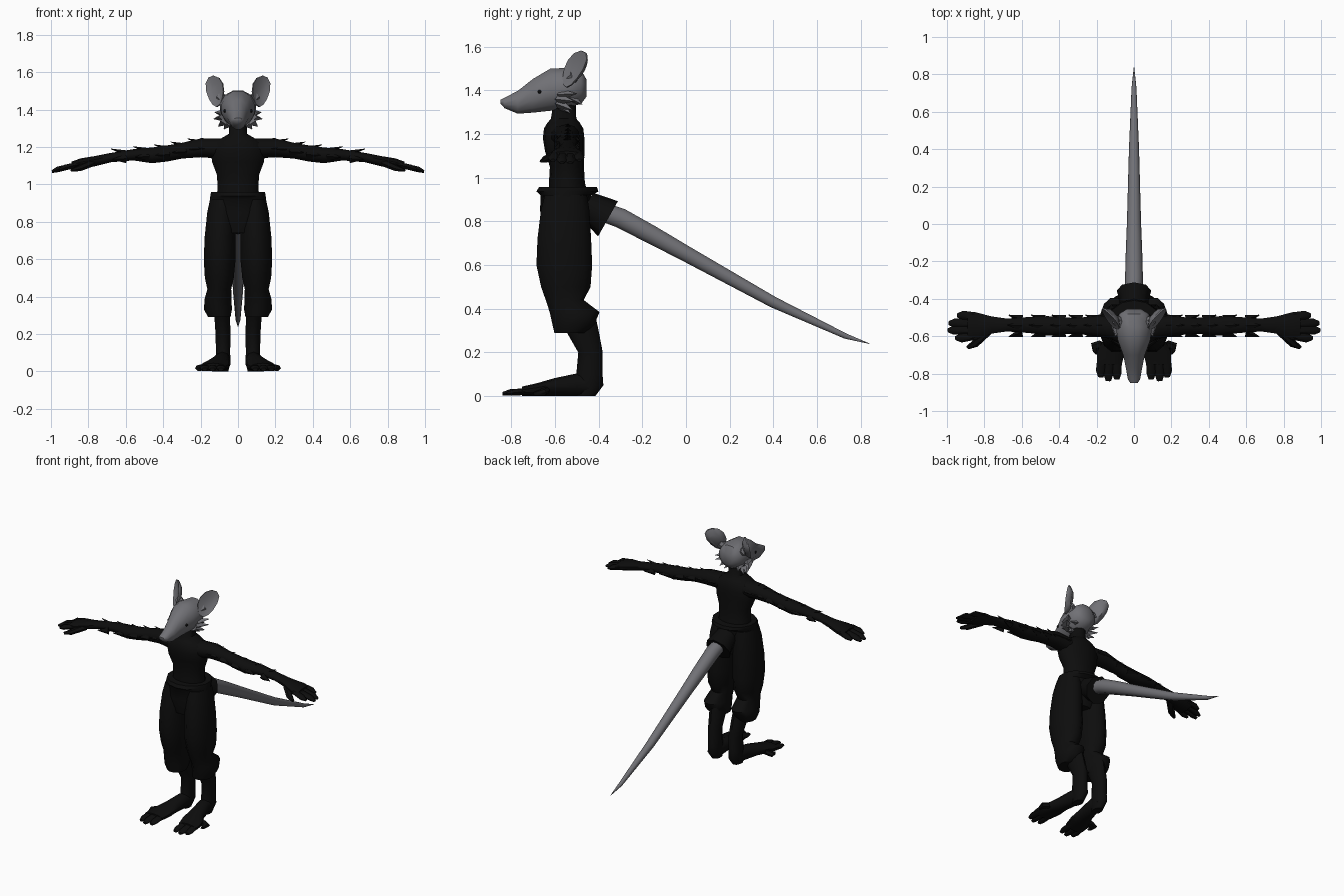
import bpy, bmesh, math
from mathutils import Vector


def material(name, rgb):
    m = bpy.data.materials.new(name)
    m.diffuse_color = (*rgb, 1)
    return m


BLACK = material("black", (0.004, 0.004, 0.004))
GREY = material("grey", (0.165, 0.165, 0.18))


def skin(bm, rings):
    """Bridge equal rings of points and close both ends."""
    vs = [[bm.verts.new(p) for p in r] for r in rings]
    n = len(vs[0])
    for a, b in zip(vs, vs[1:]):
        for i in range(n):
            j = (i + 1) % n
            bm.faces.new((a[i], a[j], b[j], b[i]))
    bm.faces.new(vs[0][::-1])
    bm.faces.new(vs[-1])


def loft(bm, axis, sections, n=12):
    """Sections: position on axis, two centre coordinates, two radii."""
    rings = []
    for t, a, b, ra, rb in sections:
        ring = []
        for i in range(n):
            w = 2 * math.pi * (i + 0.5) / n
            p = [a + ra * math.cos(w), b + rb * math.sin(w)]
            p.insert("xyz".index(axis), t)
            ring.append(p)
        rings.append(ring)
    skin(bm, rings)


def tube(bm, pts, n=6, flat=1.0):
    """Points: x, y, z, radius. Sections are square to the overall direction."""
    d = (Vector(pts[-1][:3]) - Vector(pts[0][:3])).normalized()
    side = d.cross(Vector((0, 0, 1))).normalized()
    up = side.cross(d)
    rings = []
    for x, y, z, r in pts:
        rings.append([Vector((x, y, z)) + side * r * math.cos(2 * math.pi * i / n)
                      + up * r * flat * math.sin(2 * math.pi * i / n) for i in range(n)])
    skin(bm, rings)


def finish(name, bm, mat, mirror=False, angle=50):
    bmesh.ops.recalc_face_normals(bm, faces=bm.faces)
    me = bpy.data.meshes.new(name)
    bm.to_mesh(me)
    bm.free()
    me.materials.append(mat)
    ob = bpy.data.objects.new(name, me)
    bpy.context.collection.objects.link(ob)
    bpy.ops.object.select_all(action='DESELECT')
    ob.select_set(True)
    bpy.context.view_layer.objects.active = ob
    bpy.ops.object.shade_smooth_by_angle(angle=math.radians(angle))
    if mirror:
        ob.modifiers.new("mirror", 'MIRROR').use_mirror_merge = False
    return ob


# Head with long snout
bm = bmesh.new()
loft(bm, "y", [(-0.85, 0, 1.348, .02, .008), (-0.83, 0, 1.342, .034, .025),
               (-0.77, 0, 1.345, .045, .054), (-0.70, 0, 1.375, .06, .08),
               (-0.62, 0, 1.403, .09, .1), (-0.55, 0, 1.41, .1, .095),
               (-0.48, 0, 1.415, .082, .08), (-0.455, 0, 1.41, .04, .04)])
finish("head", bm, GREY)

# Cheek fur
bm = bmesh.new()
for base, tip in [((.075, -.57, 1.38), (.125, -.5, 1.385)), ((.075, -.58, 1.36), (.13, -.51, 1.35)),
                  ((.065, -.58, 1.34), (.105, -.52, 1.31)), ((.045, -.57, 1.33), (.075, -.53, 1.295)),
                  ((.05, -.53, 1.37), (.07, -.475, 1.335))]:
    tube(bm, [(*base, .035), (*tip, .002)], 4, .7)
finish("cheek_fur", bm, GREY, True, 30)

# Ears: thin cupped ovals turned outward
bm = bmesh.new()
c, u, v = Vector((.123, -.497, 1.495)), Vector((.72, .69, 0)), Vector((0, .3, .95))
nrm = u.cross(v).normalized()
rim = []
for i in range(12):
    w = 2 * math.pi * i / 12
    s = math.sin(w)
    rim.append(c + u * (.075 * math.cos(w) * (.85 + .2 * s) - .022 * (1 - s) * .5) + v * .088 * s)
skin(bm, [[p.lerp(c, .5) + nrm * .004 for p in rim], [p + nrm * .014 for p in rim],
          [p + nrm * .006 for p in rim], [p.lerp(c, .4) - nrm * .018 for p in rim]])
tube(bm, [(.05, -.55, 1.43, .035), (.1, -.51, 1.47, .025)])
finish("ear", bm, GREY, True)

# Eyes
bm = bmesh.new()
bmesh.ops.create_uvsphere(bm, u_segments=8, v_segments=6, radius=.009)
bmesh.ops.translate(bm, vec=(.069, -.67, 1.393), verts=bm.verts)
finish("eye", bm, BLACK, True)

# Torso and neck
bm = bmesh.new()
loft(bm, "z", [(.9, 0, -.535, .12, .09), (.98, 0, -.545, .112, .082), (1.05, 0, -.545, .115, .078),
               (1.12, 0, -.555, .142, .09), (1.18, 0, -.56, .15, .095), (1.225, 0, -.56, .13, .09),
               (1.25, 0, -.56, .085, .075), (1.27, 0, -.56, .05, .058), (1.36, 0, -.555, .045, .05)], 14)
finish("torso", bm, BLACK)

# Arms
bm = bmesh.new()
loft(bm, "x", [(.06, -.56, 1.19, .07, .055), (.2, -.545, 1.195, .058, .05), (.3, -.545, 1.18, .045, .042),
               (.38, -.545, 1.165, .047, .043), (.46, -.545, 1.155, .055, .042), (.56, -.54, 1.158, .045, .03),
               (.68, -.54, 1.143, .036, .025), (.76, -.54, 1.125, .048, .027), (.84, -.545, 1.11, .075, .029),
               (.89, -.545, 1.098, .075, .024)], 10)
finish("arm", bm, BLACK, True)

# Fingers and thumb
bm = bmesh.new()
for y0, x1, y1, z1 in [(-.495, .945, -.488, 1.08), (-.53, .99, -.53, 1.068),
                       (-.565, .995, -.568, 1.068), (-.595, .955, -.61, 1.078)]:
    tube(bm, [(.84, y0, 1.11, .022), (x1 - .03, y1, z1 + .012, .024), (x1, y1, z1, .011)], 6, .7)
tube(bm, [(.78, -.57, 1.115, .025), (.85, -.64, 1.085, .021), (.89, -.662, 1.075, .01)], 6, .8)
finish("fingers", bm, BLACK, True)

# Fur tufts along the arms and shoulders
bm = bmesh.new()
for x, z in [(.12, 1.225), (.19, 1.222), (.28, 1.205), (.37, 1.19), (.48, 1.18), (.6, 1.168)]:
    tube(bm, [(x - .03, -.545, z - .01, .035), (x + .08, -.54, z + .022, .002)], 4, .6)
    for s in (-1, 1):
        tube(bm, [(x, -.545 + s * .035, z - .03, .025), (x + .07, -.545 + s * .058, z - .035, .002)], 4)
finish("arm_fur", bm, BLACK, True, 30)

# Trousers: hips with flared waistband, then puffed legs with gathered cuffs
bm = bmesh.new()
loft(bm, "z", [(.74, 0, -.555, .11, .09), (.85, 0, -.555, .163, .113), (.92, 0, -.55, .154, .115),
               (.937, 0, -.543, .152, .142), (.958, 0, -.54, .148, .132)], 14)
finish("trouser_hips", bm, BLACK)
bm = bmesh.new()
loft(bm, "z", [(.29, .1, -.53, .062, .075), (.33, .107, -.515, .077, .1), (.385, .107, -.51, .075, .118),
               (.44, .1, -.555, .066, .09), (.5, .1, -.55, .08, .117), (.6, .098, -.557, .088, .132),
               (.72, .096, -.557, .085, .127), (.85, .089, -.553, .078, .115), (.92, .082, -.55, .07, .1)])
finish("trouser_leg", bm, BLACK, True)

# Lower legs
bm = bmesh.new()
loft(bm, "z", [(0, .08, -.46, .03, .045), (.05, .08, -.442, .042, .064), (.1, .08, -.442, .04, .06),
               (.2, .08, -.437, .042, .056), (.3, .085, -.475, .044, .075), (.37, .09, -.5, .045, .085)], 10)
finish("lower_leg", bm, BLACK, True)

# Feet and toes
bm = bmesh.new()
loft(bm, "y", [(-.42, .08, .05, .035, .045), (-.5, .083, .052, .045, .052), (-.6, .1, .042, .056, .041),
               (-.68, .122, .03, .078, .03), (-.75, .132, .022, .07, .022)], 10)
for x0, x1, y1 in [(.09, .092, -.83), (.13, .137, -.84), (.16, .178, -.82), (.165, .21, -.69)]:
    tube(bm, [(x0, -.64, .028, .026), (x1, y1 + .035, .017, .026), (x1, y1, .011, .014)], 6, .65)
finish("foot", bm, BLACK, True)

# Tail and the trouser flap around its root
bm = bmesh.new()
tube(bm, [(0, -.46, .87, .07), (0, -.40, .84, .08), (0, -.357, .812, .092)], 8)
finish("tail_flap", bm, BLACK)
bm = bmesh.new()
tube(bm, [(0, -.4, .85, .045), (0, -.3, .815, .048), (0, -.15, .735, .044), (0, 0, .652, .038),
          (0, .4, .43, .027), (0, .73, .275, .013), (0, .84, .24, .001)], 10)
finish("tail", bm, GREY)
